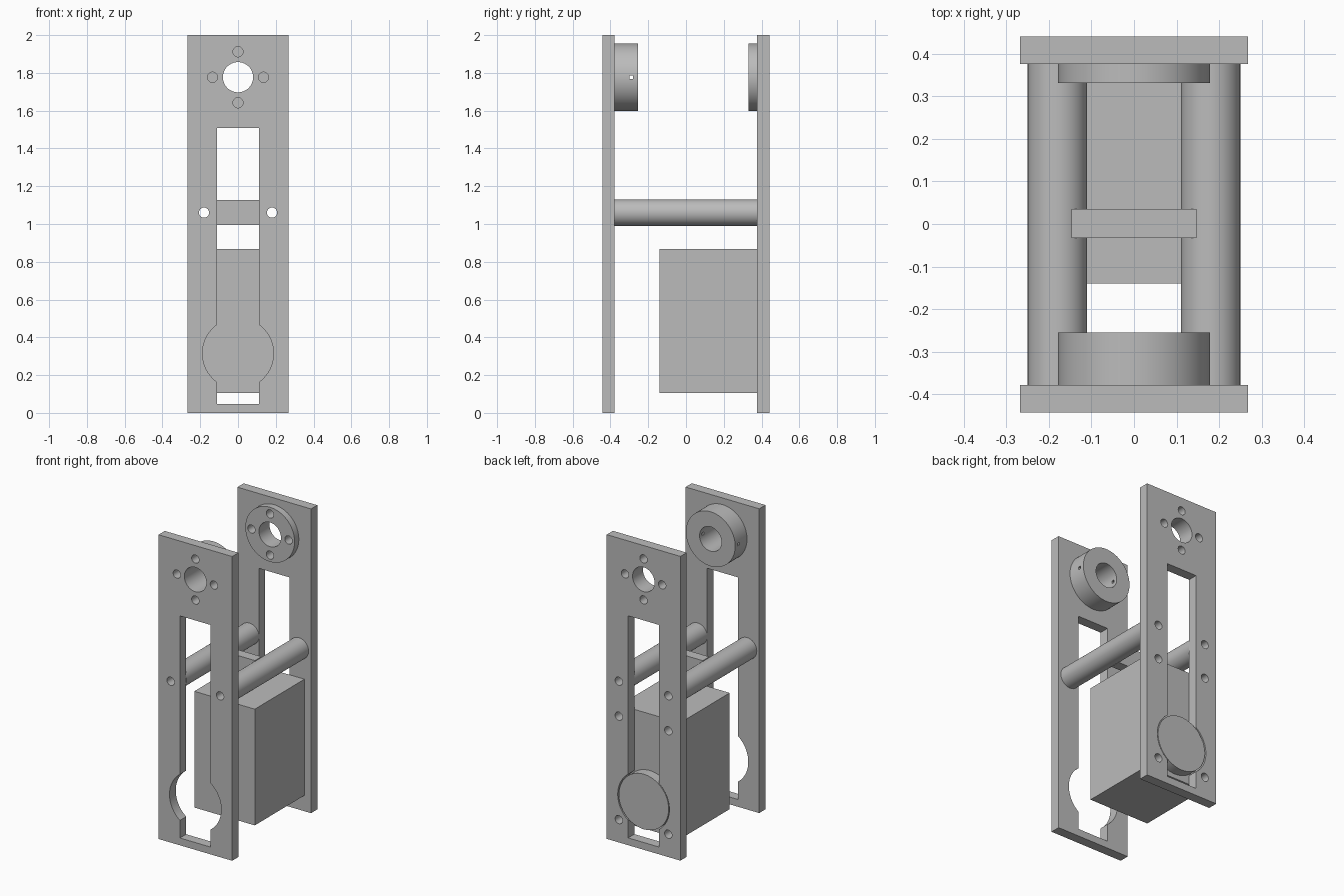
import bpy
import math

default_cube = bpy.data.objects.get("Cube")
if default_cube:
    bpy.data.objects.remove(default_cube)

grey = bpy.data.materials.new("plain grey")
grey.use_nodes = True
grey.diffuse_color = (0.5, 0.5, 0.5, 1)
grey.node_tree.nodes["Principled BSDF"].inputs["Base Color"].default_value = (0.5, 0.5, 0.5, 1)


def box(name, x, y, z):
    """Box from (min, max) ranges."""
    bpy.ops.mesh.primitive_cube_add(size=1, location=[sum(r) / 2 for r in (x, y, z)])
    ob = bpy.context.object
    ob.name = name
    ob.scale = [r[1] - r[0] for r in (x, y, z)]
    bpy.ops.object.transform_apply(location=False, rotation=False, scale=True)
    ob.data.materials.append(grey)
    return ob


def rod(name, x, z, radius, y, sides=64):
    """Cylinder lying along y."""
    bpy.ops.mesh.primitive_cylinder_add(
        vertices=sides, radius=radius, depth=y[1] - y[0],
        location=(x, sum(y) / 2, z), rotation=(math.pi / 2, 0, 0))
    ob = bpy.context.object
    ob.name = name
    ob.data.materials.append(grey)
    return ob


def cut(ob, cutters):
    """Subtract the cutters, then remove them."""
    bpy.ops.object.select_all(action='DESELECT')
    ob.select_set(True)
    bpy.context.view_layer.objects.active = ob
    for cutter in cutters:
        cutter.hide_render = True
        mod = ob.modifiers.new("cut", 'BOOLEAN')
        mod.operation = 'DIFFERENCE'
        mod.solver = 'EXACT'
        mod.object = cutter
        bpy.ops.object.modifier_apply(modifier=mod.name)
        bpy.data.objects.remove(cutter)


def smooth(ob):
    bpy.ops.object.select_all(action='DESELECT')
    ob.select_set(True)
    bpy.context.view_layer.objects.active = ob
    bpy.ops.object.shade_smooth_by_angle(angle=math.radians(30))


FRONT = (-0.443, -0.378)
BACK = (0.376, 0.441)
HUB_Z, BOSS_Z, ROD_Z, SIDE_X = 1.777, 0.315, 1.06, 0.18
SCREW = 0.027


def hub_screws(y):
    """Four screw holes around the hub bore."""
    r = 0.135
    return [rod("cutter", dx * r, HUB_Z + dz * r, SCREW, y, 32)
            for dx, dz in ((1, 0), (-1, 0), (0, 1), (0, -1))]


def side_screws(y, heights):
    return [rod("cutter", s * SIDE_X, z, SCREW, y, 32) for z in heights for s in (-1, 1)]


# Slotted end plates
for name, y, heights in (("front_plate", FRONT, [ROD_Z]),
                         ("back_plate", BACK, [ROD_Z, 0.83, 0.15])):
    plate = box(name, (-0.268, 0.268), y, (0, 2))
    through = (y[0] - 0.05, y[1] + 0.05)
    cut(plate, [box("cutter", (-0.112, 0.112), through, (0.048, 1.508)),
                rod("cutter", 0, BOSS_Z, 0.188, through, 96),
                rod("cutter", 0, HUB_Z, 0.08, through)]
        + hub_screws(through) + side_screws(through, heights))
    smooth(plate)

# Bearing hubs on the inner faces; the front one has blind screw holes
for name, y, drill in (("front_hub", (FRONT[1], -0.255), (-0.42, -0.31)),
                       ("back_hub", (0.332, BACK[0]), (0.3, 0.4))):
    hub = rod(name, 0, HUB_Z, 0.179, y, 96)
    cut(hub, [rod("cutter", 0, HUB_Z, 0.08, (y[0] - 0.05, y[1] + 0.05))] + hub_screws(drill))
    if name == "front_hub":
        # Cross-drilled set screw hole
        cut(hub, [box("cutter", (-0.3, 0.3), (-0.299, -0.281), (HUB_Z - 0.009, HUB_Z + 0.009))])
    smooth(hub)

# Hollow spacer rods and the bar joining them
for side, s in (("right", -1), ("left", 1)):
    spacer = rod(side + "_spacer_rod", s * SIDE_X, ROD_Z, 0.07, (FRONT[1], BACK[0]))
    cut(spacer, side_screws((-0.5, 0.5), [ROD_Z]))
    smooth(spacer)
box("cross_bar", (-0.147, 0.147), (-0.033, 0.035), (0.996, 1.127))

# Housing block with a round boss seated in the back plate
box("housing_block", (-0.22, 0.22), (-0.14, BACK[0]), (0.104, 0.868))
smooth(rod("housing_boss", 0, BOSS_Z, 0.181, (BACK[0] - 0.01, BACK[1] - 0.002), 96))
